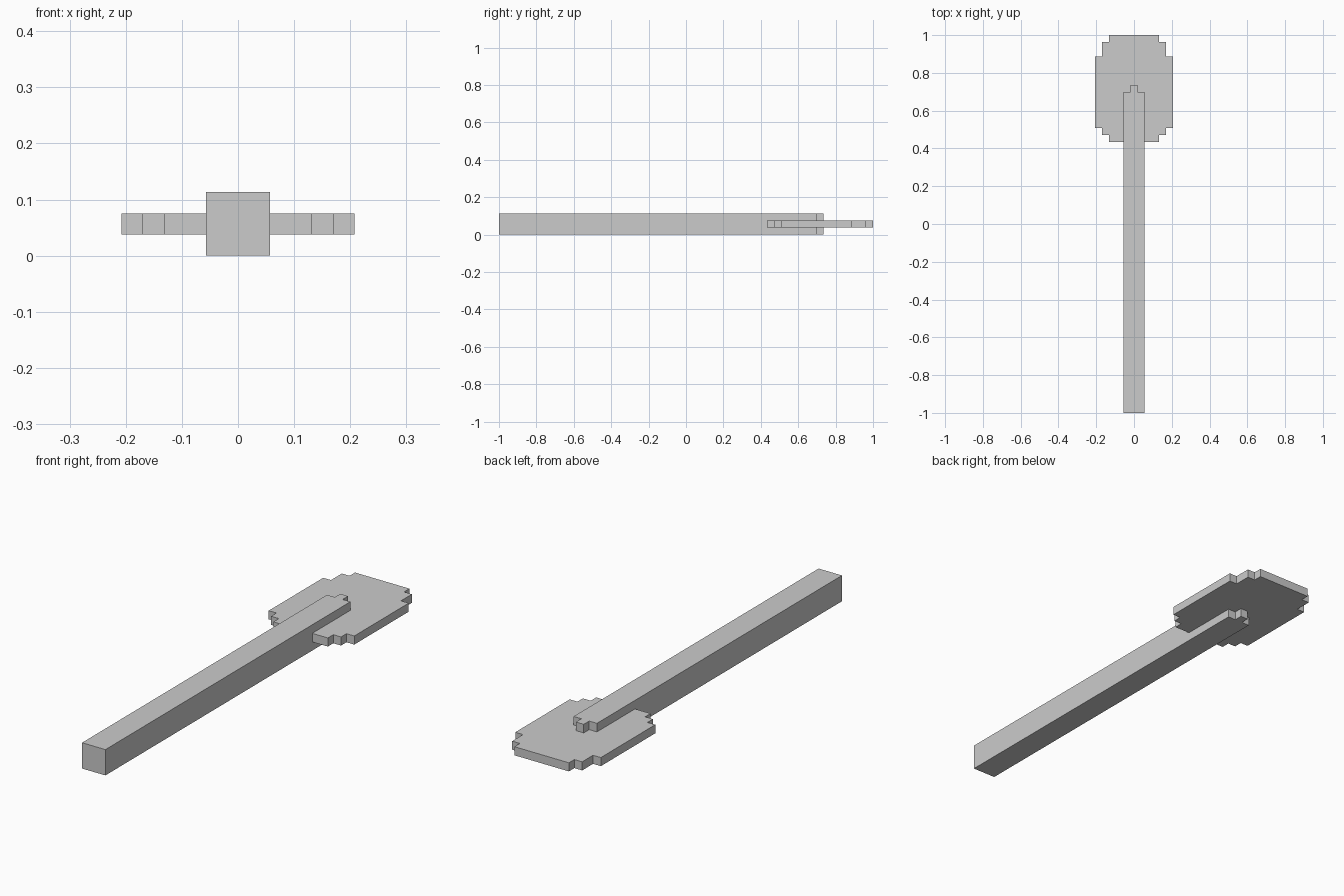
import bpy
import bmesh

if "Cube" in bpy.data.objects:
    bpy.data.objects.remove(bpy.data.objects["Cube"])

U = 2 / 53  # one block step of the model


def extrude_outline(name, right_side, z0, z1):
    """Mirror a right-hand outline (x, y in steps from the front end) and extrude it."""
    outline = right_side + [(-x, y) for x, y in reversed(right_side)]
    bm = bmesh.new()
    verts = [bm.verts.new((x * U, y * U - 1, z0 * U)) for x, y in outline]
    base = bm.faces.new(verts)
    top = bmesh.ops.extrude_face_region(bm, geom=[base])["geom"]
    bmesh.ops.translate(bm, vec=(0, 0, (z1 - z0) * U),
                        verts=[g for g in top if isinstance(g, bmesh.types.BMVert)])
    bmesh.ops.recalc_face_normals(bm, faces=bm.faces)
    mesh = bpy.data.meshes.new(name)
    bm.to_mesh(mesh)
    bm.free()
    obj = bpy.data.objects.new(name, mesh)
    bpy.context.collection.objects.link(obj)
    return obj


# Square handle with a narrow stepped tip
extrude_outline("handle", [(1.5, 0), (1.5, 45), (0.5, 45), (0.5, 46)], 0, 3)

# Flat blade with stepped corners
extrude_outline("blade", [(3.5, 38), (3.5, 39), (3.5, 38)][:1] + [
    (3.5, 39), (4.5, 39), (4.5, 40), (5.5, 40),
    (5.5, 50), (4.5, 50), (4.5, 52), (3.5, 52), (3.5, 53)], 1, 2)
